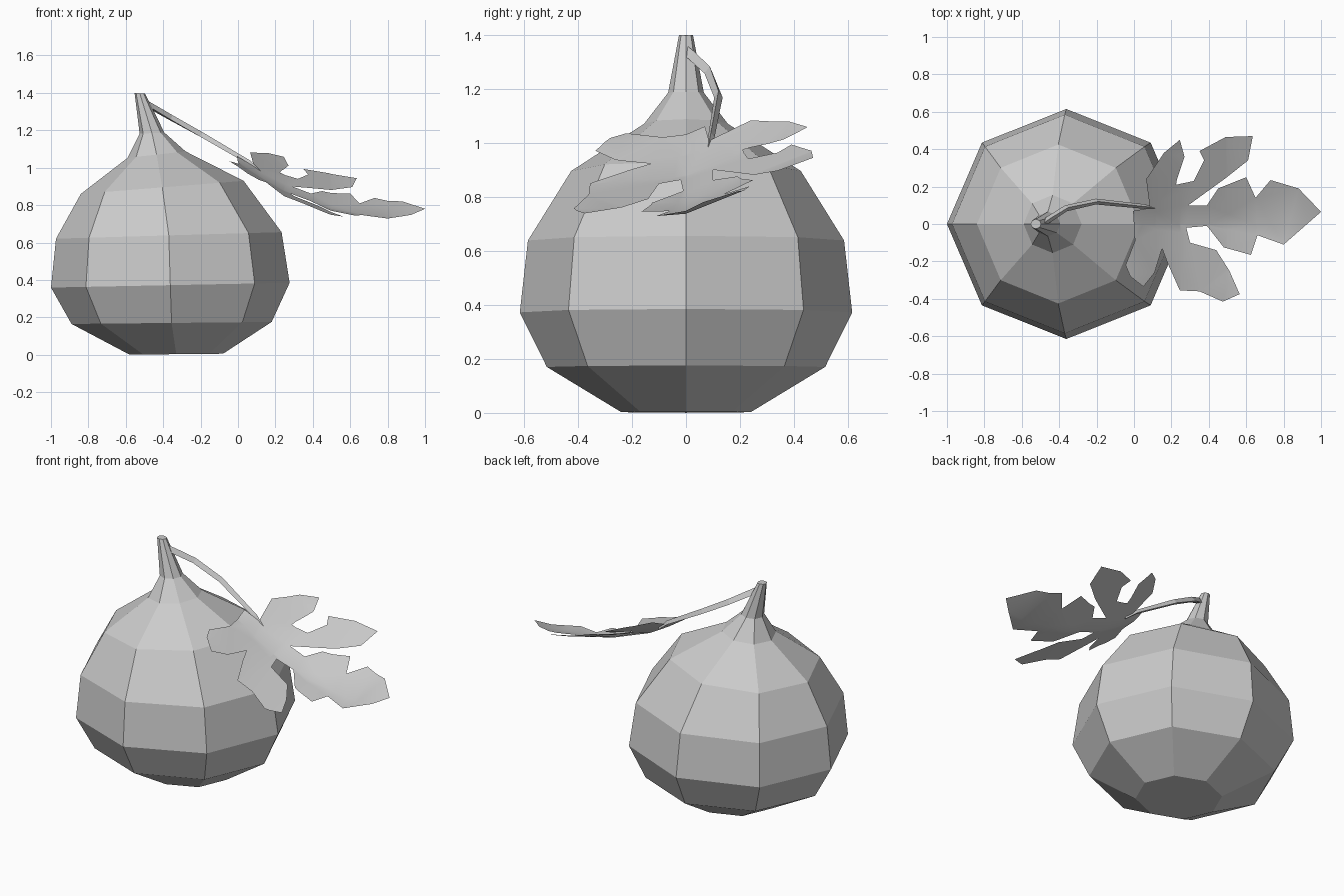
import bpy, bmesh
from math import sin, cos, pi
from mathutils import Vector

if "Cube" in bpy.data.objects:
    bpy.data.objects.remove(bpy.data.objects["Cube"])


def make_object(name, bm):
    mesh = bpy.data.meshes.new(name)
    bm.to_mesh(mesh)
    bm.free()
    ob = bpy.data.objects.new(name, mesh)
    bpy.context.collection.objects.link(ob)
    return ob


def loft(name, rings):
    """Bridge a list of rings of points and cap both ends."""
    bm = bmesh.new()
    loops = [[bm.verts.new(p) for p in ring] for ring in rings]
    n = len(loops[0])
    for a, b in zip(loops, loops[1:]):
        for i in range(n):
            j = (i + 1) % n
            bm.faces.new((a[i], a[j], b[j], b[i]))
    bm.faces.new(loops[0][::-1])
    bm.faces.new(loops[-1])
    bmesh.ops.recalc_face_normals(bm, faces=bm.faces[:])
    return make_object(name, bm)


# Gourd body with neck: centre x, height, x radius, y radius, tilt
profile = [
    (-.33, .003, .25, .24, .01), (-.355, .17, .535, .515, .01),
    (-.362, .372, .638, .615, .02), (-.37, .638, .603, .585, .029),
    (-.405, .895, .435, .425, .08), (-.435, 1.07, .155, .155, .11),
    (-.46, 1.185, .066, .066, .05), (-.525, 1.398, .028, .026, -.02)]
loft("gourd_body", [
    [(cx + rx * cos(k * pi / 4), ry * sin(k * pi / 4),
      z + tilt * rx * cos(k * pi / 4)) for k in range(8)]
    for cx, z, rx, ry, tilt in profile])

# Leaf stalk: thin three-sided sweep
path = [Vector(p) for p in [(-.49, 0, 1.34), (-.455, .025, 1.32), (-.36, .085, 1.265),
                            (-.2, .12, 1.175), (.06, .093, 1.025), (.13, .08, .965)]]
radii = [.02, .02, .019, .018, .014, .006]
rings = []
for i, (p, r) in enumerate(zip(path, radii)):
    t = (path[min(i + 1, len(path) - 1)] - path[max(i - 1, 0)]).normalized()
    side = t.cross(Vector((0, 0, 1))).normalized()
    up = side.cross(t)
    rings.append([p + r * (cos(a) * side + sin(a) * up)
                  for a in (pi / 2, pi / 2 + 2 * pi / 3, pi / 2 + 4 * pi / 3)])
loft("leaf_stalk", rings)

# Leaf: flat lobed outline, cut into strips and bent over the shoulder
outline = [
    (.29, .10), (.39, .10), (.45, .19), (.60, .25), (.65, .14), (.73, .235),
    (.88, .19), (1.0, .065), (.80, -.11), (.66, -.06), (.625, -.165),
    (.48, -.125), (.39, -.01), (.28, -.02), (.30, -.10), (.44, -.14), (.51, -.25),
    (.565, -.375), (.475, -.415), (.35, -.36), (.245, -.355), (.18, -.21),
    (.15, -.13), (.11, -.26), (.05, -.335), (-.02, -.28), (-.045, -.22),
    (.005, -.09), (-.005, .07), (.085, .085), (.065, .24), (.16, .38),
    (.245, .45), (.27, .36), (.23, .24), (.225, .21), (.32, .23), (.375, .34),
    (.35, .39), (.49, .465), (.635, .47), (.61, .34), (.49, .245)]
bend = [(-.1, 1.08), (0, 1.03), (.12, .95), (.25, .875), (.5, .78), (.65, .753),
        (.8, .737), (1.01, .755)]


def leaf_height(x, y):
    for (x0, z0), (x1, z1) in zip(bend, bend[1:]):
        if x <= x1:
            break
    z = z0 + (z1 - z0) * (x - x0) / (x1 - x0)
    return z + y * (.4 if y > 0 else .08)


bm = bmesh.new()
bm.faces.new([bm.verts.new((x, y, 0)) for x, y in outline])
bmesh.ops.triangulate(bm, faces=bm.faces[:])
cuts = [((x, 0, 0), (1, 0, 0)) for x, _ in bend[1:-1]] + [((0, 0, 0), (0, 1, 0))]
for co, no in cuts:
    bmesh.ops.bisect_plane(bm, geom=bm.verts[:] + bm.edges[:] + bm.faces[:],
                           dist=1e-5, plane_co=co, plane_no=no)
bmesh.ops.triangulate(bm, faces=bm.faces[:])
for v in bm.verts:
    v.co.z = leaf_height(v.co.x, v.co.y)
for f in bm.faces:
    f.normal_update()
    if f.normal.z < 0:
        f.normal_flip()
    f.smooth = True
make_object("leaf", bm)
